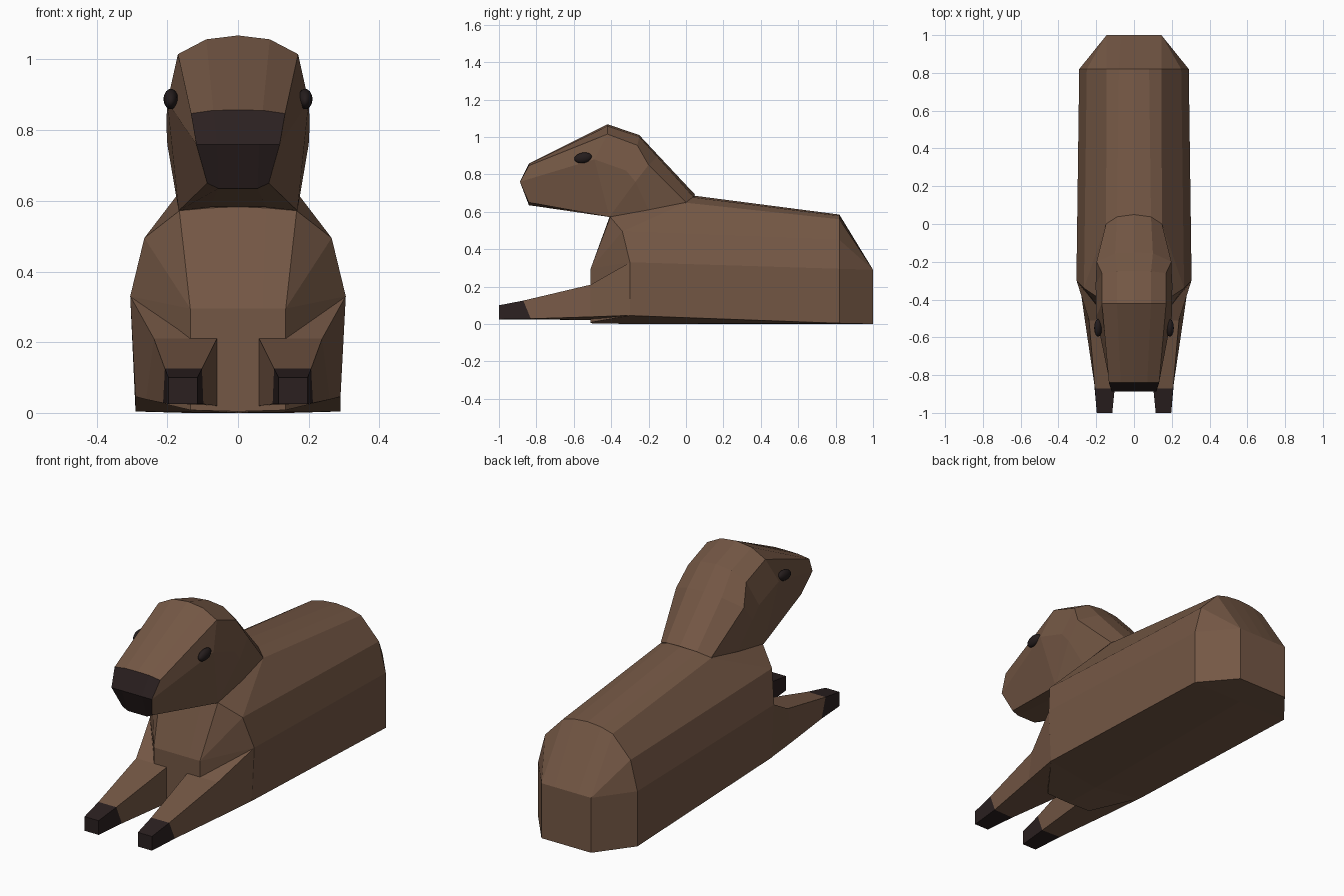
import bpy, bmesh, math


def material(name, rgb):
    m = bpy.data.materials.new(name)
    m.diffuse_color = (*rgb, 1)
    return m


BROWN = material("brown hide", (0.175, 0.096, 0.059))
DARK = material("dark hoof and nose", (0.024, 0.0145, 0.0145))
EYE = material("black eye", (0.018, 0.012, 0.012))


def mirrored(half):
    """Closed ring from a half section running from top to bottom."""
    return half + [(-x, y, z) for x, y, z in reversed(half) if x > 0]


def loft(name, rings):
    """Skin closed rings; faces lying wholly in front of y = -0.82 are dark."""
    bm = bmesh.new()
    loops = [[bm.verts.new(p) for p in ring] for ring in rings]
    n = len(loops[0])
    for a, b in zip(loops, loops[1:]):
        for i in range(n):
            j = (i + 1) % n
            bm.faces.new((a[i], a[j], b[j], b[i]))
    bm.faces.new(loops[0][::-1])
    bm.faces.new(loops[-1])
    bmesh.ops.remove_doubles(bm, verts=bm.verts, dist=0.0005)
    bmesh.ops.dissolve_degenerate(bm, edges=bm.edges, dist=0.0005)
    bmesh.ops.recalc_face_normals(bm, faces=bm.faces)
    for f in bm.faces:
        f.material_index = int(all(v.co.y < -0.82 for v in f.verts))
    me = bpy.data.meshes.new(name)
    bm.to_mesh(me)
    bm.free()
    me.materials.append(BROWN)
    me.materials.append(DARK)
    ob = bpy.data.objects.new(name, me)
    bpy.context.collection.objects.link(ob)
    return ob


# Body: rump, hips, neck line, shoulders and chest
shoulder = [(0.265, -0.34, 0.495), (0.305, -0.30, 0.33), (0.29, -0.30, 0.045), (0, -0.30, 0)]
rump = (0.145, 1.0, 0.29)
chest = (0.135, -0.51, 0.295)
loft("body", [mirrored(r) for r in (
    [(0, 1, 0.29), (0.07, 1, 0.29), rump, rump, rump, (0.145, 1, 0), (0, 1, 0)],
    [(0, 0.82, 0.585), (0.08, 0.82, 0.578), (0.145, 0.82, 0.56), (0.25, 0.82, 0.45),
     (0.29, 0.82, 0.295), (0.29, 0.82, 0.004), (0, 0.82, 0)],
    [(0, 0.05, 0.685), (0.09, 0.035, 0.677), (0.148, 0, 0.648)] + shoulder,
    [(0, -0.405, 0.583), (0.08, -0.405, 0.58), (0.166, -0.405, 0.572)] + shoulder,
    [(0, -0.51, 0.295), (0.07, -0.51, 0.295), chest, chest, chest,
     (0.135, -0.51, 0.008), (0, -0.51, 0.004)],
)])

# Head and neck: nose row, muzzle, crown, nape, and neck base, hinged at the throat
throat = [(0.168, -0.41, 0.572), (0.08, -0.41, 0.582)]
nose = (0.118, -0.888, 0.76)
loft("head", [mirrored(r) for r in (
    [(0, -0.888, 0.76), (0.06, -0.888, 0.76), nose, nose, nose, (0.06, -0.888, 0.76)],
    [(0, -0.84, 0.857), (0.07, -0.84, 0.856), (0.133, -0.84, 0.847), nose,
     (0.087, -0.84, 0.65), (0.055, -0.84, 0.635)],
    [(0, -0.42, 1.068), (0.09, -0.42, 1.057), (0.17, -0.42, 1.015), (0.2, -0.49, 0.88)] + throat,
    [(0, -0.25, 1.01), (0.09, -0.25, 1.0), (0.17, -0.26, 0.955), (0.203, -0.32, 0.82)] + throat,
    [(0, -0.15, 0.903), (0.1, -0.155, 0.895), (0.198, -0.2, 0.85), (0.2, -0.27, 0.76)] + throat,
    [(0, 0.05, 0.69), (0.09, 0.038, 0.68), (0.148, 0, 0.65), (0.165, -0.2, 0.61)] + throat,
)])

# Front legs with dark hooves, and eyes, on both sides
leg = [
    [(0.115, -1, 0.10), (0.197, -1, 0.10), (0.197, -1, 0.025), (0.115, -1, 0.025)],
    [(0.102, -0.87, 0.125), (0.207, -0.87, 0.125), (0.212, -0.83, 0.028), (0.098, -0.83, 0.025)],
    [(0.06, -0.51, 0.21), (0.238, -0.51, 0.21), (0.26, -0.51, 0.038), (0.06, -0.51, 0.02)],
    [(0.06, -0.30, 0.32), (0.304, -0.30, 0.329), (0.29, -0.30, 0.046), (0.06, -0.30, 0.02)],
]
for side, s in (("right", 1), ("left", -1)):
    loft(side + "_front_leg", [[(s * x, y, z) for x, y, z in ring] for ring in leg])
    bpy.ops.mesh.primitive_uv_sphere_add(
        segments=12, ring_count=8, radius=1, location=(s * 0.19, -0.55, 0.888),
        rotation=(math.radians(10), 0, 0))
    eye = bpy.context.object
    eye.name = side + "_eye"
    eye.scale = (0.021, 0.048, 0.028)
    eye.data.materials.append(EYE)
    bpy.ops.object.shade_smooth()
